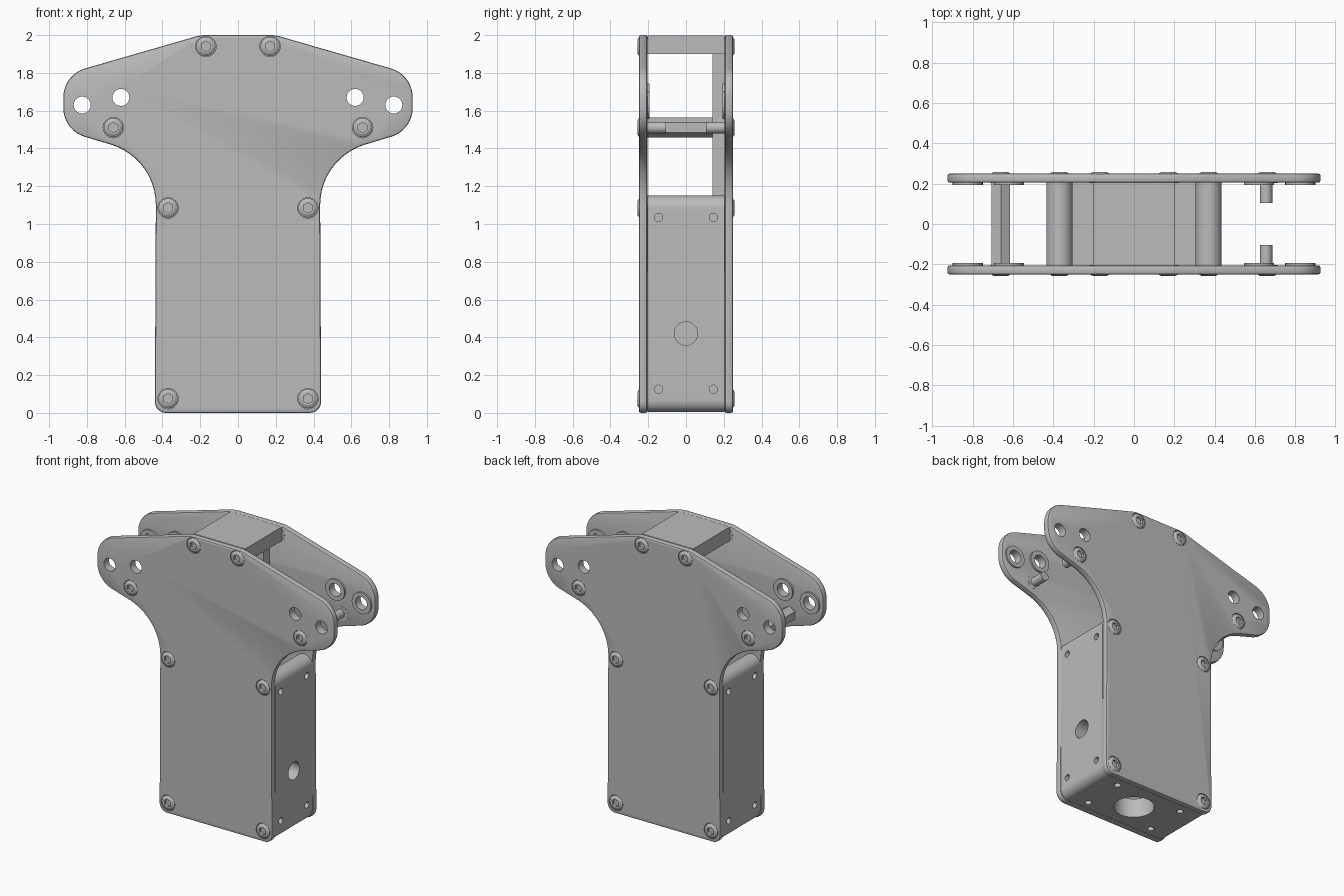
import bpy, bmesh
from math import sin, cos, pi, radians
from mathutils import Matrix, Vector

if "Cube" in bpy.data.objects:
    bpy.data.objects.remove(bpy.data.objects["Cube"])

grey = bpy.data.materials.new("plain grey")
grey.use_nodes = True
grey.diffuse_color = (0.5, 0.5, 0.5, 1)
grey.node_tree.nodes["Principled BSDF"].inputs["Base Color"].default_value = (0.5, 0.5, 0.5, 1)

INNER, OUTER = 0.205, 0.25          # plate faces in depth
ALONG_Y = Matrix.Rotation(pi / 2, 4, "X")
ALONG_X = Matrix.Rotation(pi / 2, 4, "Y")
ALONG_Z = Matrix.Identity(4)


def finish(name, bm):
    bmesh.ops.recalc_face_normals(bm, faces=bm.faces)
    mesh = bpy.data.meshes.new(name)
    bm.to_mesh(mesh)
    bm.free()
    mesh.materials.append(grey)
    ob = bpy.data.objects.new(name, mesh)
    bpy.context.collection.objects.link(ob)
    return ob


def arc(cx, cz, r, a0, a1, n=8):
    angles = [radians(a0 + (a1 - a0) * i / n) for i in range(n + 1)]
    return [(cx + r * cos(a), cz + r * sin(a)) for a in angles]


def extrude_profile(name, half, y0, y1):
    """Mirror the +x half of an outline (listed top to bottom) and extrude it in depth."""
    points = half + [(-x, z) for x, z in reversed(half)]
    bm = bmesh.new()
    face = bm.faces.new([bm.verts.new((x, y0, z)) for x, z in points])
    result = bmesh.ops.extrude_face_region(bm, geom=[face])
    moved = [v for v in result["geom"] if isinstance(v, bmesh.types.BMVert)]
    bmesh.ops.translate(bm, verts=moved, vec=(0, y1 - y0, 0))
    return finish(name, bm)


def add_rod(bm, place, r, length, axis, sides=24, r2=None):
    bmesh.ops.create_cone(bm, cap_ends=True, segments=sides, radius1=r,
                          radius2=r if r2 is None else r2, depth=length,
                          matrix=Matrix.Translation(Vector(place)) @ axis)


def rod(name, *args, **kw):
    bm = bmesh.new()
    add_rod(bm, *args, **kw)
    return finish(name, bm)


def box(name, x, y0, y1, z0, z1):
    return extrude_profile(name, [(x, z1), (x, z0)], y0, y1)


def apply(ob, kind, **settings):
    mod = ob.modifiers.new(kind.lower(), kind)
    for key, value in settings.items():
        setattr(mod, key, value)
    bpy.context.view_layer.objects.active = ob
    bpy.ops.object.modifier_apply(modifier=mod.name)


def cut(ob, rods):
    """Drill a list of round or hexagonal holes."""
    bm = bmesh.new()
    for args in rods:
        add_rod(bm, *args)
    cutter = finish("cutter", bm)
    cutter.hide_render = True
    apply(ob, "BOOLEAN", object=cutter, operation="DIFFERENCE", solver="EXACT")
    bpy.data.objects.remove(cutter)


def smooth(ob, angle=32):
    bpy.ops.object.select_all(action="DESELECT")
    ob.select_set(True)
    bpy.context.view_layer.objects.active = ob
    bpy.ops.object.shade_smooth_by_angle(angle=radians(angle))


# hole and screw centres, mirrored to both sides
pin_holes = [(s * x, z) for s in (1, -1) for x, z in ((0.825, 1.63), (0.62, 1.67))]
screws = [(s * x, z) for s in (1, -1)
          for x, z in ((0.17, 1.94), (0.66, 1.51), (0.37, 1.085), (0.37, 0.075))]

# front and back plates: wide rounded arms over a narrow handle
outline = ([(0.18, 2.0), (0.215, 1.995)]
           + arc(0.765, 1.67, 0.16, 73, 0, 9)
           + arc(0.765, 1.615, 0.16, 0, -72, 9)
           + arc(0.77, 1.1, 0.335, 108, 180, 12)
           + arc(0.38, 0.06, 0.06, 0, -90))
for name, side in (("front_plate", -1), ("back_plate", 1)):
    plate = extrude_profile(name, outline, side * INNER, side * OUTER)
    apply(plate, "BEVEL", width=0.01, segments=2, limit_method="ANGLE", angle_limit=radians(50))
    mid = side * (INNER + OUTER) / 2
    cut(plate, [((x, mid, z), 0.045, 0.2, ALONG_Y) for x, z in pin_holes]
        + [((x, side * OUTER, z), 0.054, 0.05, ALONG_Y) for x, z in screws])
    smooth(plate)

# washers round the pin holes, on the inner plate faces
for side in (-1, 1):
    for x, z in pin_holes:
        place = (x, side * (INNER - 0.005), z)
        washer = rod("washer", place, 0.075, 0.014, ALONG_Y)
        cut(washer, [(place, 0.045, 0.1, ALONG_Y)])
        smooth(washer)

# button head screws with hexagonal sockets
head = bmesh.new()
add_rod(head, (0, 0, 0), 0.051, 0.044, ALONG_Z)
add_rod(head, (0, 0, 0.027), 0.051, 0.01, ALONG_Z, r2=0.035)
bmesh.ops.remove_doubles(head, verts=head.verts, dist=0.0005)
inner = [f for f in head.faces if abs(f.normal.z) > 0.9 and abs(f.calc_center_median().z - 0.022) < 0.001]
bmesh.ops.delete(head, geom=inner, context="FACES")
screw = finish("screw", head)
cut(screw, [((0, 0, 0.032), 0.027, 0.04, ALONG_Z, 6)])
smooth(screw)
for side in (-1, 1):
    for x, z in screws:
        copy = bpy.data.objects.new("screw", screw.data)
        copy.location = (x, side * 0.226, z)
        copy.rotation_euler.x = -side * pi / 2
        bpy.context.collection.objects.link(copy)
bpy.data.objects.remove(screw)

# U shaped body between the plates, with round wall tops
wall = (list(reversed(arc(0.37, 1.085, 0.065, 0, 180, 16)))
        + arc(0.375, 0.065, 0.06, 0, -90))
body = extrude_profile("body", [(0.305, 0.14)] + wall, -INNER, INNER)
small = [((s * 0.435, y, z), 0.022, 0.08, ALONG_X)
         for s in (1, -1) for y in (-0.145, 0.145) for z in (0.125, 1.035)]
small += [((x, y, 0), 0.022, 0.08, ALONG_Z) for x in (-0.26, 0.26) for y in (-0.145, 0.145)]
cut(body, small + [((0.4, 0, 0.42), 0.062, 0.3, ALONG_X),
                   ((0, 0, 0.05), 0.13, 0.3, ALONG_Z)])
smooth(body)

# top bridge and the spine beneath it
box("top_bridge", 0.2, -INNER, INNER, 1.9, 1.998)
box("spine", 0.1, 0.14, INNER, 0.14, 1.9)

# arm spacers: one full hexagonal standoff, two short round stubs opposite
rod("hex_standoff", (-0.66, 0, 1.51), 0.053, 2 * INNER, ALONG_Y, sides=6)
for side in (-1, 1):
    smooth(rod("spacer_stub", (0.655, side * 0.155, 1.51), 0.031, 0.1, ALONG_Y))
